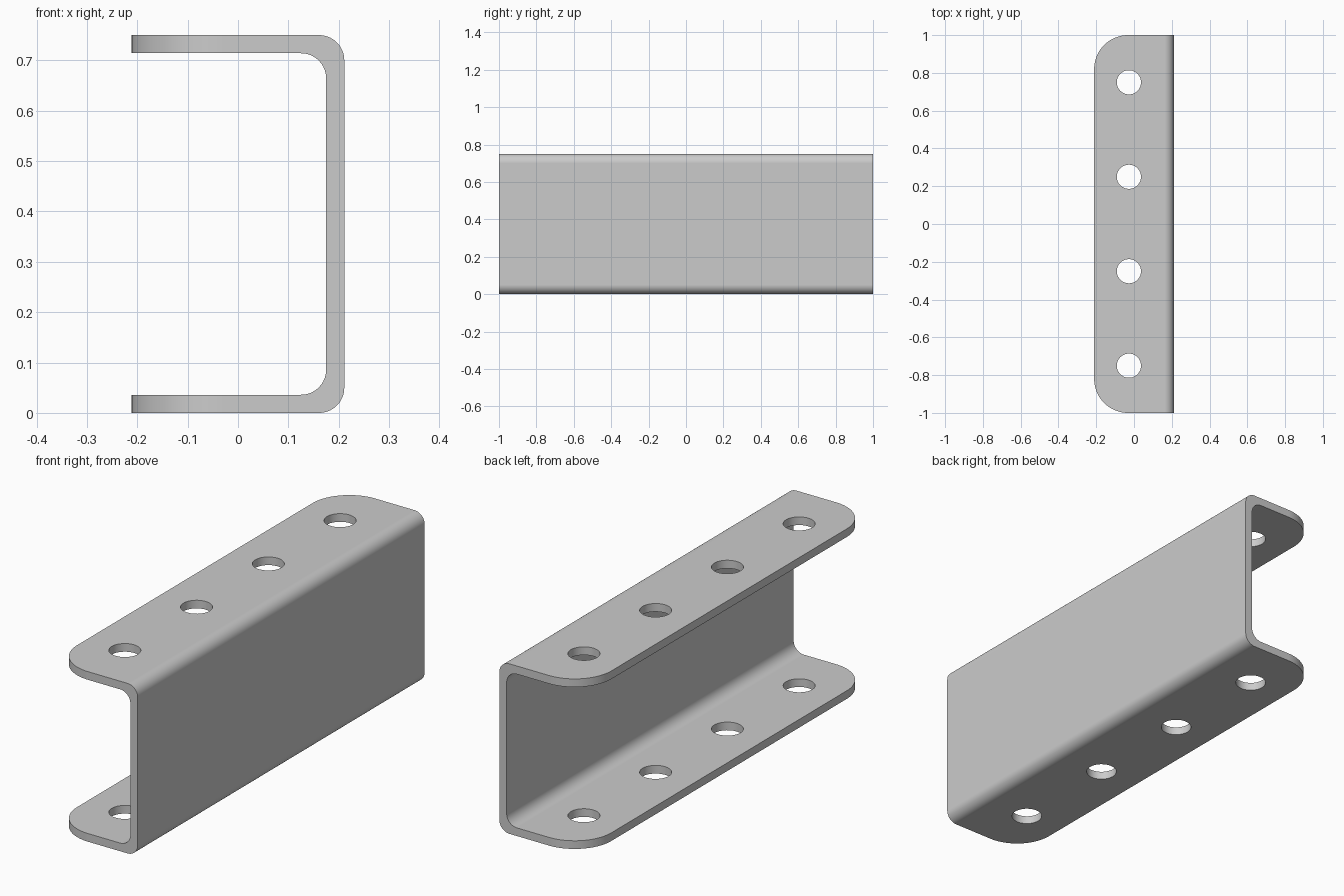
import bpy, bmesh
from math import sin, cos, pi
from mathutils import Vector

if "Cube" in bpy.data.objects:
    bpy.data.objects.remove(bpy.data.objects["Cube"])

X, H, T = 0.211, 0.75, 0.036      # half width, height, sheet thickness
R_BEND, R_CORNER, R_HOLE = 0.05, 0.18, 0.064


def arc(cx, cy, r, a0, a1, n=16):
    """Points on an arc, angles in degrees."""
    steps = [(a0 + (a1 - a0) * i / n) * pi / 180 for i in range(n + 1)]
    return [(cx + r * cos(a), cy + r * sin(a)) for a in steps]


def prism(name, outlines, place, direction):
    """Extrude each closed 2D outline along a direction."""
    bm = bmesh.new()
    for pts in outlines:
        face = bm.faces.new([bm.verts.new(place(p)) for p in pts])
        out = bmesh.ops.extrude_face_region(bm, geom=[face], use_keep_orig=True)
        moved = [v for v in out["geom"] if isinstance(v, bmesh.types.BMVert)]
        bmesh.ops.translate(bm, verts=moved, vec=Vector(direction))
    bmesh.ops.recalc_face_normals(bm, faces=bm.faces)
    mesh = bpy.data.meshes.new(name)
    bm.to_mesh(mesh)
    bm.free()
    obj = bpy.data.objects.new(name, mesh)
    bpy.context.collection.objects.link(obj)
    return obj


def cut(target, cutter, operation):
    mod = target.modifiers.new(cutter.name, 'BOOLEAN')
    mod.operation, mod.object, mod.solver = operation, cutter, 'EXACT'
    bpy.ops.object.modifier_apply(modifier=mod.name)
    bpy.data.objects.remove(cutter)


# Bent sheet: C-shaped section, overlong so the plan outline trims it
ro, ri, xi = R_BEND, R_BEND, X - T
section = ([(-0.3, 0)] + arc(X - ro, ro, ro, -90, 0) + arc(X - ro, H - ro, ro, 0, 90)
           + [(-0.3, H), (-0.3, H - T)]
           + arc(xi - ri, H - T - ri, ri, 90, 0) + arc(xi - ri, T + ri, ri, 0, -90)
           + [(-0.3, T)])
channel = prism("channel_bracket", [section], lambda p: (p[0], -1.2, p[1]), (0, 2.4, 0))
bpy.context.view_layer.objects.active = channel
channel.select_set(True)

# Plan outline: rounds the free corners of both flanges
rc = R_CORNER
plan = ([(0.4, -1), (0.4, 1)] + arc(-X + rc, 1 - rc, rc, 90, 180, 24)
        + arc(-X + rc, -1 + rc, rc, 180, 270, 24))
outline = prism("plan_outline", [plan], lambda p: (p[0], p[1], -0.2), (0, 0, 1.2))
cut(channel, outline, 'INTERSECT')

# Four holes through both flanges
circles = [arc(-0.027, y, R_HOLE, 0, 360, 48)[:-1] for y in (-0.75, -0.25, 0.25, 0.75)]
holes = prism("hole_cutters", circles, lambda p: (p[0], p[1], -0.2), (0, 0, 1.2))
cut(channel, holes, 'DIFFERENCE')

# Smooth bends, crisp edges
bpy.ops.object.shade_smooth_by_angle(angle=pi / 6)
weighted = channel.modifiers.new("weighted_normals", 'WEIGHTED_NORMAL')
weighted.keep_sharp = True
